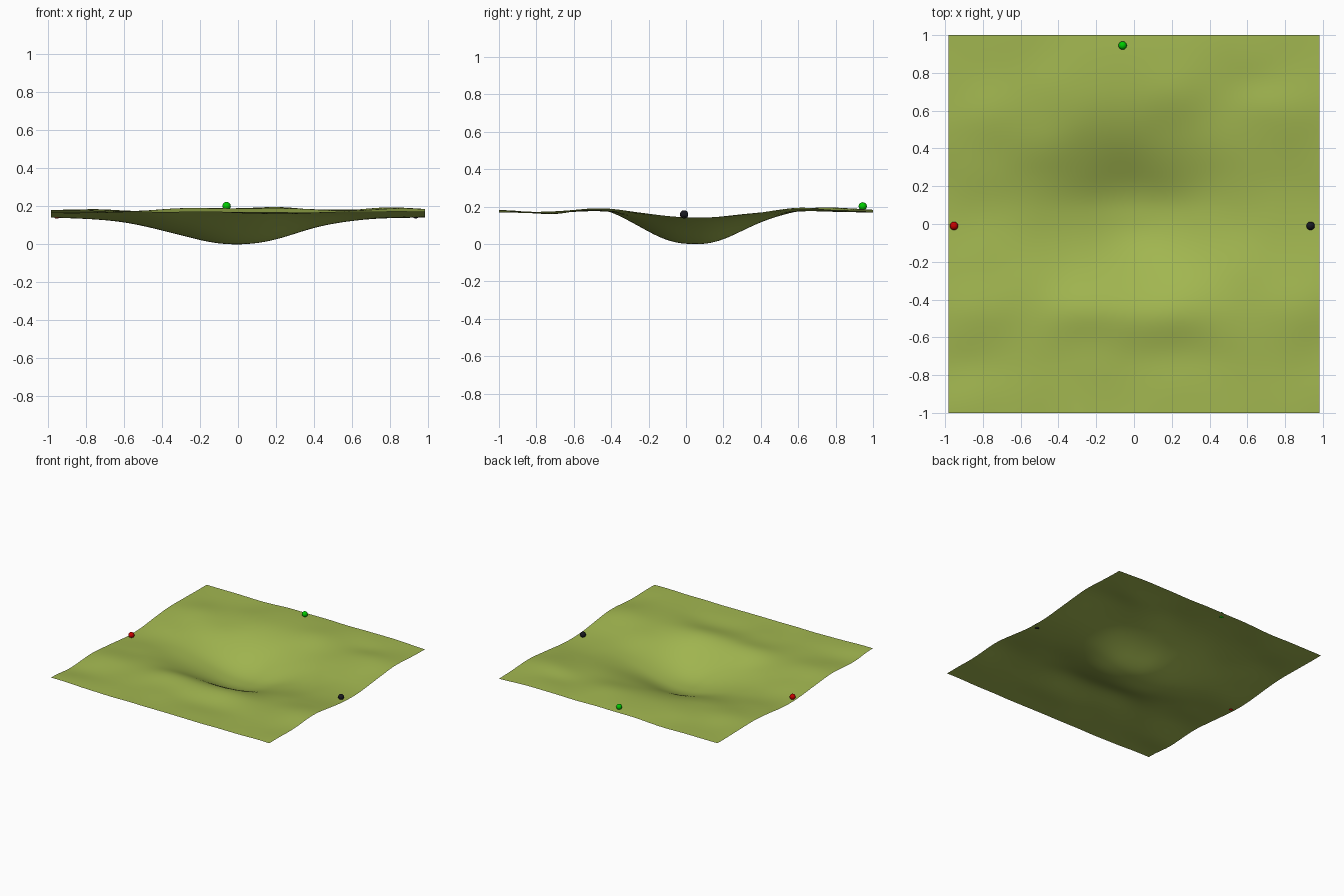
import bpy, bmesh
from math import exp
from mathutils import Vector, noise

if "Cube" in bpy.data.objects:
    bpy.data.objects.remove(bpy.data.objects["Cube"])


def material(name, rgb):
    m = bpy.data.materials.new(name)
    m.diffuse_color = (*rgb, 1)
    m.use_nodes = True
    m.node_tree.nodes["Principled BSDF"].inputs["Base Color"].default_value = m.diffuse_color
    return m


# low swells and hollows on the ground: x, y, height, x radius, y radius
SWELLS = [
    (0.15, -0.48, 0.024, 0.35, 0.14), (-0.25, -0.46, 0.018, 0.22, 0.13),
    (-0.80, -0.45, 0.012, 0.30, 0.16), (0.85, -0.45, 0.018, 0.22, 0.18),
    (0.60, 0.93, 0.014, 0.35, 0.20), (0.80, 0.62, 0.022, 0.25, 0.18),
    (-0.20, 0.70, 0.020, 0.25, 0.20), (0.20, 0.72, 0.022, 0.20, 0.18),
    (-0.80, 0.55, 0.015, 0.25, 0.16), (-0.05, 0.95, 0.010, 0.3, 0.15),
    (0.20, -0.72, -0.010, 0.30, 0.12), (-0.85, -0.75, -0.010, 0.2, 0.12),
    (-0.95, -0.98, 0.012, 0.2, 0.15), (0.65, 0.75, -0.010, 0.15, 0.1),
]


def height(x, y):
    z = 0.172
    d = y - 0.07
    # shallow valley running across, with a deep oval bowl in the middle
    z -= 0.028 * exp(-(d / 0.27) ** 2)
    v = (-d / 0.362) ** 3 if d < 0 else (d / 0.32) ** 2
    u = (x / (0.46 if x < 0 else 0.42)) ** 2
    z -= 0.144 * exp(-u - v)
    for cx, cy, h, rx, ry in SWELLS:
        z += h * exp(-((x - cx) / rx) ** 2 - ((y - cy) / ry) ** 2)
    return z + 0.005 * noise.noise(Vector((x * 4, y * 4, 3.7)))


# ground sheet
bm = bmesh.new()
bmesh.ops.create_grid(bm, x_segments=80, y_segments=80, size=1)
for v in bm.verts:
    v.co.x *= 0.983
    v.co.z = height(v.co.x, v.co.y)
low = min(v.co.z for v in bm.verts)
for v in bm.verts:
    v.co.z -= low
for f in bm.faces:
    f.smooth = True
mesh = bpy.data.meshes.new("ground")
bm.to_mesh(mesh)
bm.free()
ground = bpy.data.objects.new("ground", mesh)
bpy.context.collection.objects.link(ground)
mesh.materials.append(material("grass", (0.36, 0.47, 0.08)))

# three marker balls resting near the edges
for name, x, y, rgb in [("red_ball", -0.953, -0.01, (0.6, 0.0, 0.0)),
                        ("black_ball", 0.935, -0.01, (0.01, 0.01, 0.015)),
                        ("green_ball", -0.06, 0.945, (0.0, 0.6, 0.0))]:
    z = height(x, y) - low + 0.016
    bpy.ops.mesh.primitive_uv_sphere_add(segments=24, ring_count=12,
                                         radius=0.022, location=(x, y, z))
    ball = bpy.context.object
    ball.name = name
    bpy.ops.object.shade_smooth()
    ball.data.materials.append(material(name, rgb))
